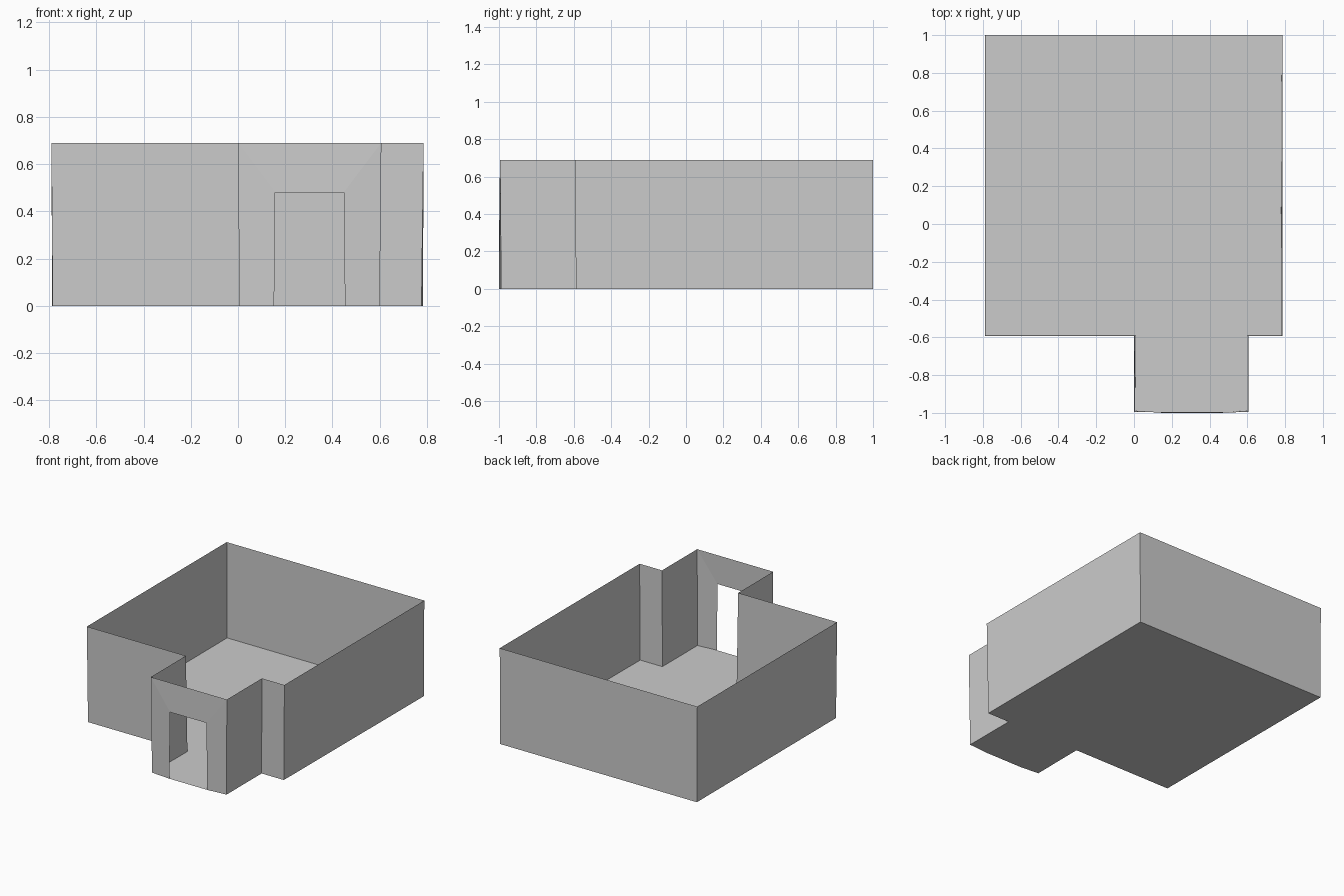
import bpy
import bmesh

cube = bpy.data.objects.get("Cube")
if cube:
    bpy.data.objects.remove(cube, do_unlink=True)

HEIGHT = 0.69
DOOR_TOP = 0.48

plaster = bpy.data.materials.new("grey_plaster")
plaster.use_nodes = True
plaster.diffuse_color = (0.6, 0.6, 0.6, 1)
plaster.node_tree.nodes["Principled BSDF"].inputs["Base Color"].default_value = (0.6, 0.6, 0.6, 1)


def make_sheet(name, polygons):
    """Create an open flat-shaded surface from a few polygons."""
    bm = bmesh.new()
    for polygon in polygons:
        bm.faces.new([bm.verts.new(p) for p in polygon])
    bmesh.ops.remove_doubles(bm, verts=bm.verts, dist=0.0005)
    mesh = bpy.data.meshes.new(name)
    bm.to_mesh(mesh)
    bm.free()
    mesh.materials.append(plaster)
    obj = bpy.data.objects.new(name, mesh)
    bpy.context.collection.objects.link(obj)
    return obj


# Room outline at floor and rim, from the porch's right corner round to its left;
# the walls lean out very slightly
base = [(0.60, -0.988), (0.60, -0.588), (0.777, -0.588), (0.783, 1),
        (-0.787, 1), (-0.785, -0.588), (0.008, -0.588), (0.006, -0.988)]
rim = [(0.607, -0.994), (0.607, -0.594), (0.786, -0.594), (0.786, 1),
       (-0.79, 1), (-0.79, -0.594), (0.0, -0.594), (0.0, -0.994)]
low = [(x, y, 0) for x, y in base]
high = [(x, y, HEIGHT) for x, y in rim]

# Doorway corners
left_sill, right_sill = (0.153, -1, 0), (0.453, -1, 0)
left_head, right_head = (0.157, -0.998, DOOR_TOP), (0.448, -0.998, DOOR_TOP)

# Floor, with a shallow bow at the threshold
make_sheet("floor", [low + [left_sill, right_sill]])

# Surrounding walls
make_sheet("walls", [(low[i], low[i + 1], high[i + 1], high[i])
                     for i in range(len(low) - 1)])

# Entrance wall around the open doorway: two jambs and a lintel
make_sheet("entrance_wall", [
    (low[-1], left_sill, left_head, high[-1]),
    (right_sill, low[0], high[0], right_head),
    (left_head, right_head, high[0], high[-1]),
])
